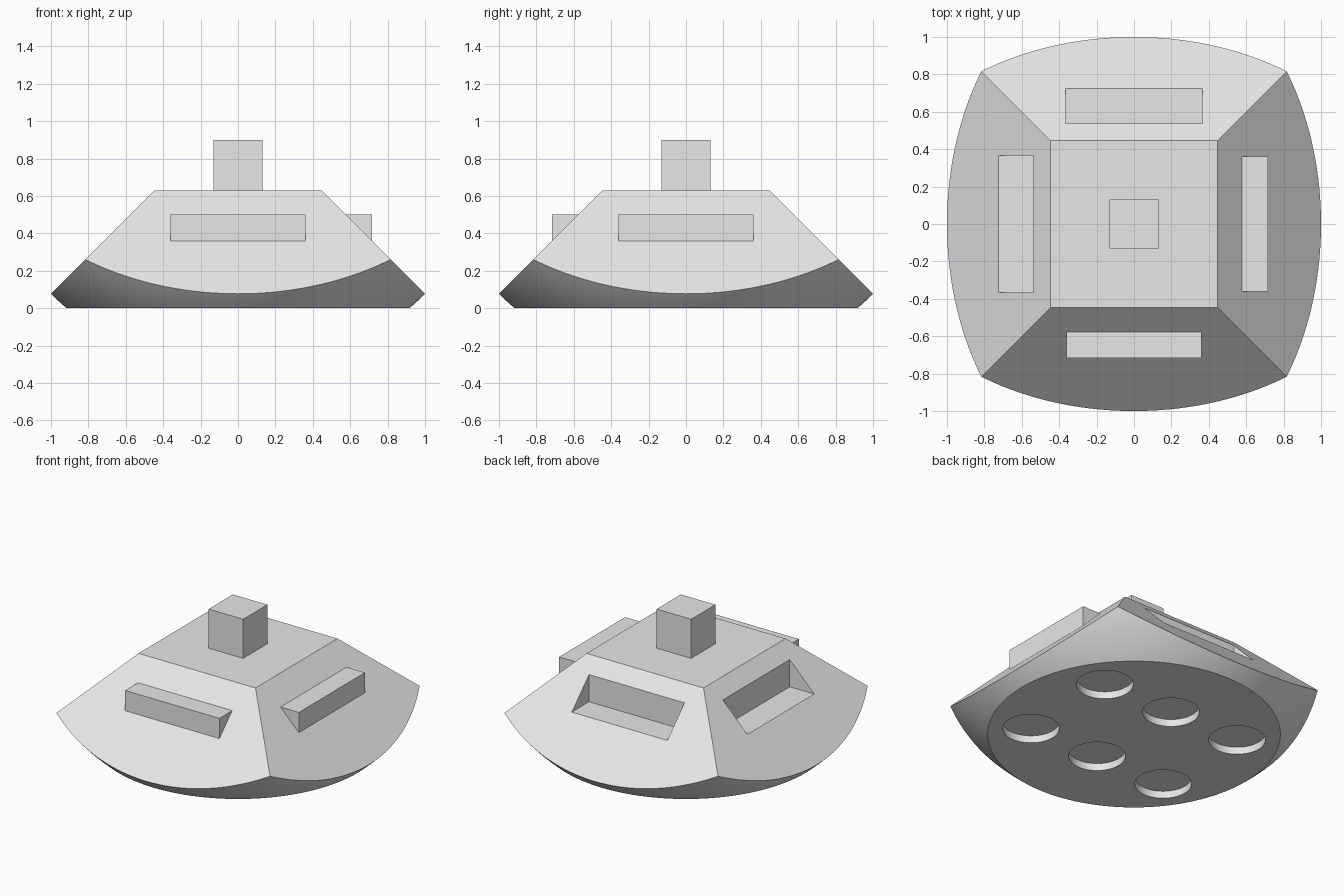
import bpy, bmesh, math
from mathutils import Matrix

if "Cube" in bpy.data.objects:
    bpy.data.objects.remove(bpy.data.objects["Cube"])

APEX = 1.077       # height of the sphere centre, where the four slopes would meet
TOP = 0.447        # half width of the flat top
SEGS, ROWS = 128, 10

grey = bpy.data.materials.new("light grey")
grey.diffuse_color = (0.8, 0.8, 0.8, 1)
grey.use_nodes = True
grey.node_tree.nodes["Principled BSDF"].inputs["Base Color"].default_value = grey.diffuse_color


def finish(name, bm, material=grey):
    bmesh.ops.recalc_face_normals(bm, faces=bm.faces[:])
    mesh = bpy.data.meshes.new(name)
    bm.to_mesh(mesh)
    bm.free()
    mesh.materials.append(material)
    ob = bpy.data.objects.new(name, mesh)
    bpy.context.collection.objects.link(ob)
    return ob


def add_box(bm, lo, hi, turn=0.0):
    """Box between two corners, turned about z by a number of degrees."""
    size = [h - l for l, h in zip(lo, hi)]
    mid = [(h + l) / 2 for l, h in zip(lo, hi)]
    m = (Matrix.Rotation(math.radians(turn), 4, 'Z')
         @ Matrix.Translation(mid) @ Matrix.Diagonal((*size, 1)))
    bmesh.ops.create_cube(bm, size=1, matrix=m)


# Body: spherical underside rising to four curved edges, then flat slopes
bm = bmesh.new()
columns = []
for i in range(SEGS):
    a = math.tau * i / SEGS + math.pi / 4
    c, s = math.cos(a), math.sin(a)
    m = max(abs(c), abs(s))
    rim_z = APEX - m * math.sqrt(2 / (1 + m * m))
    column = []
    for k in range(ROWS + 1):
        z = rim_z * k / ROWS
        r = math.sqrt(2 - (APEX - z) ** 2)
        column.append(bm.verts.new((r * c, r * s, z)))
    columns.append(column)
for i in range(SEGS):
    p, q = columns[i], columns[(i + 1) % SEGS]
    for k in range(ROWS):
        bm.faces.new((p[k], q[k], q[k + 1], p[k + 1]))
bm.faces.new([col[0] for col in columns])
top = [bm.verts.new((x * TOP, y * TOP, APEX - TOP))
       for x, y in ((1, 1), (-1, 1), (-1, -1), (1, -1))]
bm.faces.new(top)
quarter = SEGS // 4
for n in range(4):
    rim = [columns[(n * quarter + j) % SEGS][ROWS] for j in range(quarter + 1)]
    bm.faces.new(rim + [top[(n + 1) % 4], top[n]])
body = finish("body", bm)

# Cutters: notches in the back and left slopes, six round sockets underneath
bm = bmesh.new()
for turn in (0, 90):
    add_box(bm, (-0.365, 0.537, 0.352), (0.365, 0.95, 0.8), turn)
for x in (-0.54, 0, 0.54):
    for y in (-0.36, 0.36):
        bmesh.ops.create_cone(bm, cap_ends=True, segments=48, radius1=0.178,
                              radius2=0.178, depth=0.1,
                              matrix=Matrix.Translation((x, y, 0)))
cutter = finish("cutter", bm)
cutter.hide_render = True
cut = body.modifiers.new("cut", 'BOOLEAN')
cut.operation, cut.solver, cut.object = 'DIFFERENCE', 'EXACT', cutter
bpy.context.view_layer.objects.active = body
body.select_set(True)
bpy.ops.object.modifier_apply(modifier="cut")
bpy.data.objects.remove(cutter)
bpy.ops.object.shade_smooth_by_angle(angle=math.radians(20))

# Ledges standing out of the front and right slopes
for name, turn in (("front_ledge", 0), ("right_ledge", 90)):
    bm = bmesh.new()
    add_box(bm, (-0.36, -0.717, 0.36), (0.36, -0.55, 0.5), turn)
    finish(name, bm)

# Square peg on the top
bm = bmesh.new()
add_box(bm, (-0.132, -0.132, 0.6), (0.132, 0.132, 0.9))
finish("top_peg", bm)
